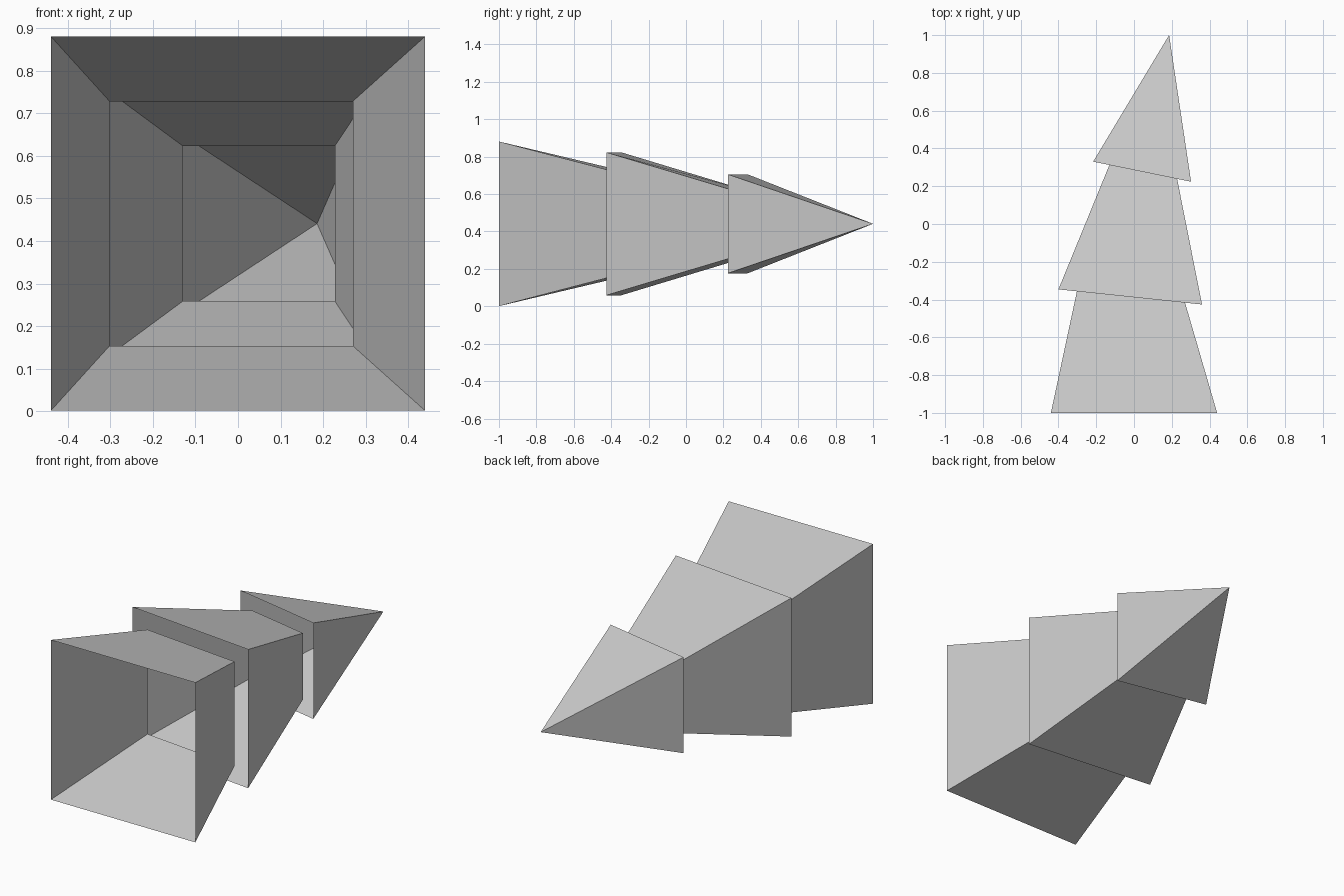
import bpy
import bmesh
from mathutils import Vector

if "Cube" in bpy.data.objects:
    bpy.data.objects.remove(bpy.data.objects["Cube"], do_unlink=True)

MID_Z = 0.441  # height of the model's axis

# Single plain grey
grey = bpy.data.materials.new("plain_grey")
grey.use_nodes = True
colour = (0.6, 0.6, 0.6, 1)
grey.diffuse_color = colour
grey.node_tree.nodes["Principled BSDF"].inputs["Base Color"].default_value = colour


def square_ring(bm, left, right):
    """Upright square whose horizontal side runs from left to right (x, y)."""
    half = (Vector(right) - Vector(left)).length / 2
    corners = [(left, -half), (right, -half), (right, half), (left, half)]
    return [bm.verts.new((x, y, MID_Z + h)) for (x, y), h in corners]


def add_tier(name, base, tip):
    """Open four-sided shell tapering to a smaller square, or to a point."""
    bm = bmesh.new()
    a = square_ring(bm, *base)
    if len(tip) == 1:
        apex = bm.verts.new((*tip[0], MID_Z))
        for i in range(4):
            bm.faces.new((a[i], a[(i + 1) % 4], apex))
    else:
        b = square_ring(bm, *tip)
        for i in range(4):
            j = (i + 1) % 4
            bm.faces.new((a[i], a[j], b[j], b[i]))
    mesh = bpy.data.meshes.new(name)
    bm.to_mesh(mesh)
    bm.free()
    mesh.materials.append(grey)
    obj = bpy.data.objects.new(name, mesh)
    bpy.context.collection.objects.link(obj)


# Three nested open tiers, each turned a little further than the last
add_tier("base_tier", [(-0.44, -1), (0.44, -1)], [(-0.302, -0.356), (0.27, -0.416)])
add_tier("middle_tier", [(-0.4, -0.346), (0.36, -0.426)], [(-0.13, 0.313), (0.228, 0.24)])
add_tier("tip_tier", [(-0.216, 0.33), (0.302, 0.224)], [(0.186, 1)])
